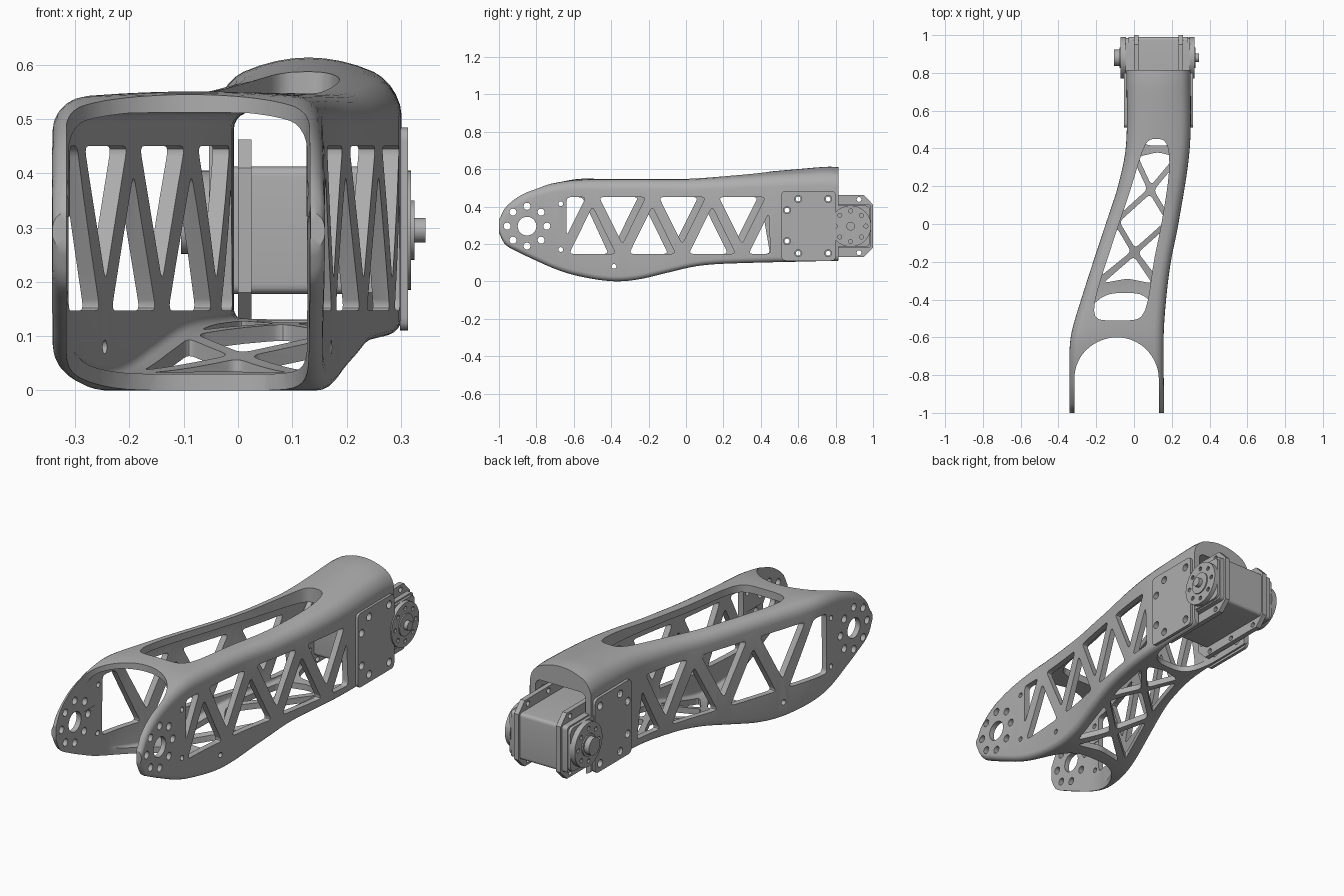
import bpy, bmesh
from math import sin, cos, pi, radians
from mathutils import Vector

cube = bpy.data.objects.get("Cube")
if cube:
    bpy.data.objects.remove(cube, do_unlink=True)

grey = bpy.data.materials.new("satin grey")
grey.use_nodes = True
grey.diffuse_color = (0.42, 0.42, 0.42, 1)
grey.node_tree.nodes["Principled BSDF"].inputs["Base Color"].default_value = grey.diffuse_color

# Outline curves along the limb: (y, value)
LEFT = [(-1, -.342), (-.8, -.342), (-.6, -.335), (-.4, -.28), (0, -.15), (.2, -.085), (.42, -.042), (.82, -.04)]
RIGHT = [(-1, .16), (-.6, .157), (-.4, .17), (-.2, .195), (0, .235), (.4, .295), (.82, .3)]
TOP = [(-1, .33), (-.97, .395), (-.89, .462), (-.8, .5), (-.7, .527), (-.58, .547), (-.4, .552), (0, .552),
       (.28, .573), (.6, .6), (.76, .613), (.82, .61)]
BOTTOM = [(-1, .26), (-.97, .2), (-.89, .153), (-.8, .11), (-.7, .066), (-.6, .034), (-.46, .007), (-.36, 0),
          (-.25, .011), (-.1, .046), (.05, .08), (.2, .094), (.82, .11)]
CROWN = [(-1, 0), (-.75, 0), (-.5, .012), (-.1, .012), (.4, .03), (.82, .056)]
AXLE = (.88, .295)


def curve(keys, y):
    """Smooth interpolation through the keys."""
    def slope(i):
        a, b = keys[max(i - 1, 0)], keys[min(i + 1, len(keys) - 1)]
        return (b[1] - a[1]) / (b[0] - a[0])
    i = max([k for k in range(len(keys) - 1) if keys[k][0] <= y], default=0)
    (a, p), (b, q) = keys[i], keys[i + 1]
    h = b - a
    t = min(max((y - a) / h, 0), 1)
    s = 1 - t
    return (p * s * s * (1 + 2 * t) + q * t * t * (3 - 2 * t)
            + h * (slope(i) * t * s * s - slope(i + 1) * t * t * s))


def finish(name, bm):
    bmesh.ops.recalc_face_normals(bm, faces=bm.faces)
    mesh = bpy.data.meshes.new(name)
    bm.to_mesh(mesh)
    bm.free()
    mesh.materials.append(grey)
    obj = bpy.data.objects.new(name, mesh)
    bpy.context.collection.objects.link(obj)
    return obj


def smooth(obj):
    obj.data.shade_smooth()
    obj.data.set_sharp_from_angle(angle=radians(32))


def rounded(poly, r):
    """Round the corners of a polygon."""
    out, pts = [], [Vector(p) for p in poly]
    for i, p in enumerate(pts):
        a, b = pts[i - 1] - p, pts[(i + 1) % len(pts)] - p
        a *= min(r / a.length, .45)
        b *= min(r / b.length, .45)
        out += [p + a * (1 - t) ** 2 + b * t * t for t in (0, .25, .5, .75, 1)]
    return out


def shrink(poly, d):
    """Move every side of a convex polygon inward."""
    pts = [Vector(p) for p in poly]
    area = sum(a.cross(b) for a, b in zip(pts, pts[1:] + pts[:1]))
    side = 1 if area > 0 else -1
    out = []
    for i, p in enumerate(pts):
        e, f = (p - pts[i - 1]).normalized(), (pts[(i + 1) % len(pts)] - p).normalized()
        m, n = Vector((-e.y, e.x)) * side, Vector((-f.y, f.x)) * side
        out.append(p + (m + n) * d / (1 + m.dot(n)))
    return out


def circle(center, r, n=24):
    return [(center[0] + r * cos(2 * pi * k / n), center[1] + r * sin(2 * pi * k / n)) for k in range(n)]


def rect(y0, y1, z0, z1):
    return [(y0, z0), (y1, z0), (y1, z1), (y0, z1)]


def prism(bm, poly, axis, lo, hi):
    put = (lambda p, h: (h, p[0], p[1])) if axis == "X" else (lambda p, h: (p[0], p[1], h))
    a, b = [[bm.verts.new(put(p, h)) for p in poly] for h in (lo, hi)]
    bm.faces.new(a)
    bm.faces.new(b[::-1])
    for i in range(len(a)):
        bm.faces.new((a[i - 1], a[i], b[i], b[i - 1]))


def part(name, *prisms):
    bm = bmesh.new()
    for p in prisms:
        prism(bm, *p)
    return finish(name, bm)


def cut(obj, *prisms):
    tool = part("cutter", *prisms)
    tool.hide_render = True
    mod = obj.modifiers.new("cut", "BOOLEAN")
    mod.operation, mod.solver, mod.object = "DIFFERENCE", "EXACT", tool
    graph = bpy.context.evaluated_depsgraph_get()
    mesh = bpy.data.meshes.new_from_object(obj.evaluated_get(graph))
    obj.modifiers.clear()
    obj.data = mesh
    bpy.data.objects.remove(tool, do_unlink=True)


def ring(y, wall):
    """Rounded cross-section of the limb, pulled in by the wall for the cavity."""
    x0, x1 = curve(LEFT, y) + wall, curve(RIGHT, y) - wall
    z0, z1 = curve(BOTTOM, y) + wall, curve(TOP, y) - wall
    crown = 0 if wall else curve(CROWN, y)
    if wall:
        z1 = min(z1, .512)
    low, high = [min(r, (z1 - z0) * .45) for r in ((.015, .03) if wall else (.028, .05))]
    pts = []
    corners = [(x1, z0, -1, 1, low), (x1, z1, -1, -1, high), (x0, z1, 1, -1, high), (x0, z0, 1, 1, low)]
    for i, (x, z, sx, sz, r) in enumerate(corners):
        x, z = x + sx * r, z + sz * r
        for k in range(6):
            a = (i - 1 + k / 5) * pi / 2
            pts.append([x + r * cos(a), z + r * sin(a)])
        if i == 1:
            pts += [[x + (x0 + r - x) * k / 8, z1] for k in range(1, 8)]
    mid, half = (x0 + x1) / 2, (x1 - x0) / 2
    return [(x, y, z - (crown * ((x - mid) / half) ** 2 if z > (z0 + z1) / 2 else 0)) for x, z in pts]


# Hollow limb shell
bm = bmesh.new()
stations = [-1 + 1.815 * (k / 56) ** 1.4 for k in range(57)]
skins = [[[bm.verts.new(p) for p in ring(y, wall)] for y in stations] for wall in (0, .03)]
outer, inner = skins
pairs = [pair for skin in skins for pair in zip(skin, skin[1:])]
for a, b in pairs + [(outer[0], inner[0]), (outer[-1], inner[-1])]:
    for i in range(len(a)):
        bm.faces.new((a[i - 1], a[i], b[i], b[i - 1]))
shell = finish("limb_shell", bm)


def across(u, y, il, ir):
    """Point at u from -1 (left rim) to 1 (right rim)."""
    x0, x1 = curve(LEFT, y) + il, curve(RIGHT, y) - ir
    return (x0 + (x1 - x0) * (u + 1) / 2, y)


def notch(y_open, y_base, depth, power):
    """Arched gap between the side walls."""
    pts = [across(-1, y_open, .026, .026)]
    for k in range(33):
        a = pi * k / 32
        u, v = -cos(a), sin(a)
        f = (abs(u) ** power + v ** power) ** (-1 / power)
        pts.append(across(u * f, y_base + depth * v * f, .026, .026))
    return pts + [across(1, y_open, .026, .026)]


# Top window and fork gap
window = []
for k in range(64):
    a = 2 * pi * k / 64
    p = 6 if sin(a) < 0 else 3.5
    f = (abs(cos(a)) ** p + abs(sin(a)) ** p) ** (-1 / p)
    window.append(across(cos(a) * f, -.03 + .48 * sin(a) * f, .07, .09))
cut(shell, (window, "Z", .47, .8), (notch(-1.1, -.82, .22, 2), "Z", .28, .8))

# Bottom cross bracing and gaps at both ends
y0, c1, y1, c2, y2 = -.315, -.15, .015, .18, .385
holes = [[(-1, y0 - .02), (0, y0 + .012), (1, y0 - .02), (0, c1)], [(0, c1), (1, y1), (0, c2), (-1, y1)],
         [(0, c2), (1, y2 - .02), (0, y2 + .01), (-1, y2 - .02)]]
for s in (-1, 1):
    holes += [[(s, y0), (0, c1), (s, y1)], [(s, y1), (0, c2), (s, y2 - .02)]]
braces = [(rounded(shrink([across(u, y, .05, .05) for u, y in h], .014), .025), "Z", -.1, .145) for h in holes]
cut(shell, *braces, (notch(-1.1, -.75, .385, 3.2), "Z", -.1, .32), (notch(.95, .7, -.285, 3.2), "Z", -.1, .3))

# Zigzag truss windows in both side walls
truss = []
PITCH, FRONT, BACK, LOW, HIGH = .32, -.66, .475, .125, .472


def opening(pts, lo, hi):
    pts = [(min(max(y, FRONT), BACK), z) for y, z in pts]
    truss.append((rounded(shrink(pts, .022), .022), "X", lo, hi))


def triangle(c, base, tip, lo, hi):
    opening([(c - PITCH / 2, base), (c + PITCH / 2, base), (c, tip)], lo, hi)


for first_up, lo, hi in ((-.5, .06, .6), (-.54, -.6, .04)):
    for k in range(4):
        if k or lo > 0:
            triangle(first_up + k * PITCH, LOW, .45, lo, hi)
            triangle(first_up + (k - .5) * PITCH, HIGH, .15, lo, hi)
        else:
            opening([(FRONT, LOW), (first_up + PITCH / 2, LOW), (first_up, HIGH), (FRONT, HIGH)], lo, hi)
cut(shell, *truss)

# Bearing bores and bolt holes in the fork ears
HUB = (-.85, .295)
bores = [circle(HUB, .05)] + [circle(c, .019, 12) for c in circle(HUB, .106, 8)]
bores += [circle(c, .013, 12) for c in ((-.67, .415), (-.67, .17), (-.385, .08))]
cut(shell, *[(b, "X", -.6, .6) for b in bores])

# Motor mounting plates, bolted through the walls
bolts = [(.54, .38), (.54, .215), (.6, .44), (.6, .15), (.76, .44), (.76, .15)]
bolt_holes = [(circle(c, .019, 14), "X", -.6, .6) for c in bolts]
cut(shell, *bolt_holes)
smooth(shell)
for name, lo, hi in (("right_wall_plate", .298, .313), ("left_wall_plate", -.053, -.038)):
    plate = part(name, (rounded(rect(.51, .8, .11, .484), .025), "X", lo, hi))
    cut(plate, *bolt_holes)
    smooth(plate)

# Motor case with end caps
smooth(part("motor_case", (rounded(rect(.57, .99, .178, .412), .018), "X", -.03, .285)))
for name, lo, hi in (("motor_cap_left", -.045, -.026), ("motor_cap_right", .28, .297)):
    smooth(part(name, (rounded(rect(.59, .985, .185, .405), .03), "X", lo, hi)))

# Motor flanges with chamfered corners and screw holes
flange_outline = [(.515, .18), (.565, .13), (.95, .13), (1, .18), (1, .41), (.95, .462), (.565, .462), (.515, .41)]
for name, lo, hi in (("motor_flange_left", 0, .025), ("motor_flange_right", .235, .26)):
    flange = part(name, (flange_outline, "X", lo, hi))
    cut(flange, *[(circle(c, .013, 12), "X", -.6, .6) for c in bolts + [(.925, .153), (.925, .438)]])
    smooth(flange)

# Output horn on the right and idler horn on the left
for name, face, s, hub_r, hub_x in (("output_horn", .319, 1, .023, .345), ("idler_horn", -.072, -1, .044, -.105)):
    disc = part(name, (circle(AXLE, .11, 48), "X", *sorted((face - s * .03, face))))
    cut(disc, *[(circle(c, .011, 10), "X", *sorted((face - s * .012, face + s * .05)))
                for c in circle(AXLE, .082, 8)])
    smooth(disc)
    smooth(part(name + "_collar", (circle(AXLE, .055, 32), "X", *sorted((face - s * .01, face + s * .006)))))
    smooth(part(name + "_hub", (circle(AXLE, hub_r), "X", *sorted((face - s * .01, hub_x)))))
